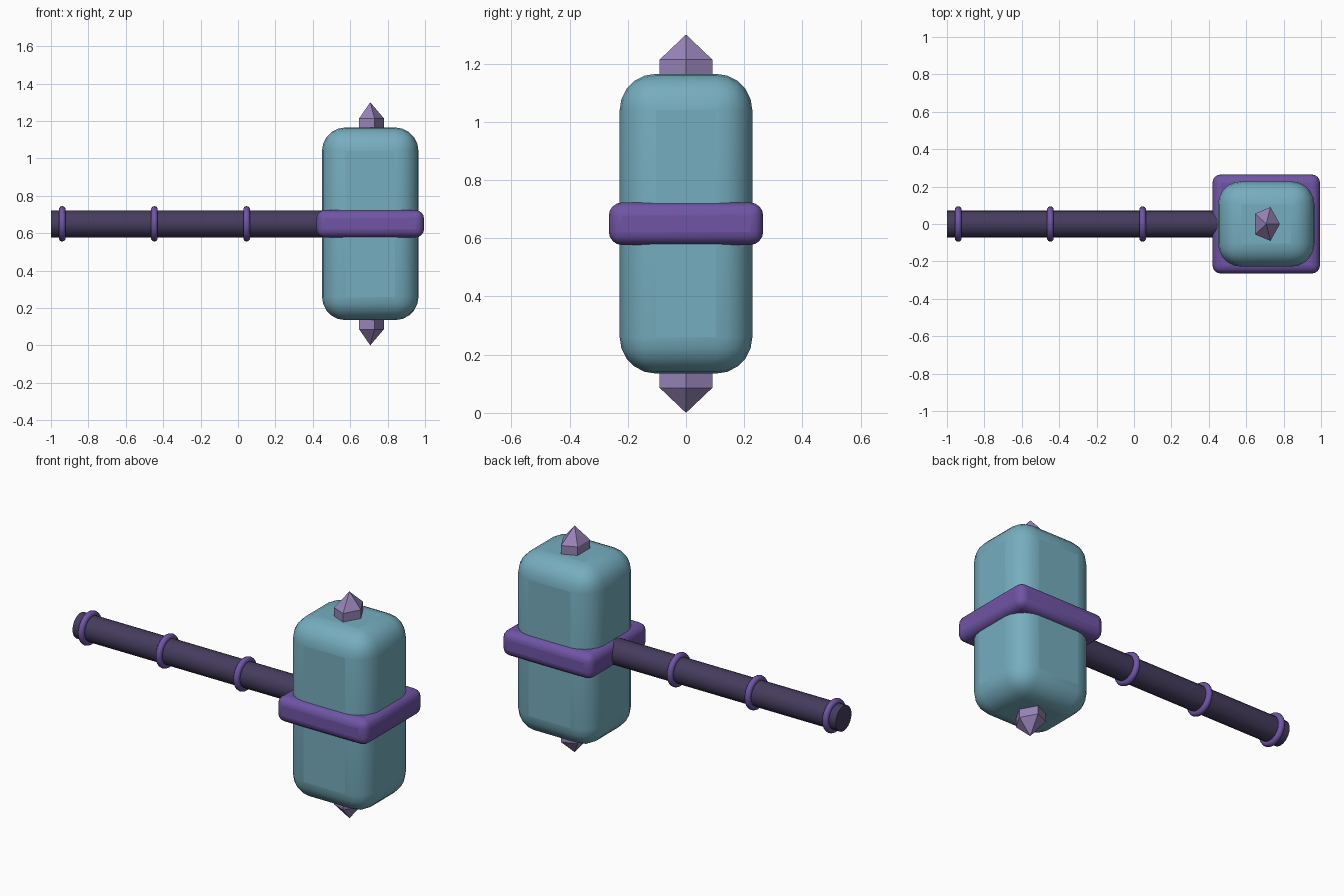
import bpy, bmesh, math
from mathutils import Matrix

if "Cube" in bpy.data.objects:
    bpy.data.objects.remove(bpy.data.objects["Cube"])

HX, HZ = 0.707, 0.65   # centre of the hammer head


def material(name, rgb):
    m = bpy.data.materials.new(name)
    m.diffuse_color = (*rgb, 1)
    m.use_nodes = True
    m.node_tree.nodes["Principled BSDF"].inputs["Base Color"].default_value = m.diffuse_color
    return m


TEAL = material("teal", (0.18, 0.42, 0.52))
PURPLE = material("purple", (0.16, 0.09, 0.38))
DARK = material("dark", (0.06, 0.045, 0.11))
LILAC = material("lilac", (0.31, 0.23, 0.48))


def finish(ob, name, mat, smooth=True):
    ob.name = name
    ob.data.materials.append(mat)
    if smooth:
        bpy.ops.object.shade_smooth_by_angle(angle=math.radians(40))


def rounded_box(name, loc, size, radius, segments, mat):
    bpy.ops.mesh.primitive_cube_add(size=1, location=loc)
    ob = bpy.context.object
    ob.scale = size
    bpy.ops.object.transform_apply(location=False, rotation=False, scale=True)
    b = ob.modifiers.new("bevel", "BEVEL")
    b.width, b.segments = radius, segments
    finish(ob, name, mat)


# head block and the band around its middle
rounded_box("head", (HX, 0, HZ), (0.516, 0.456, 1.03), 0.125, 5, TEAL)
rounded_box("head_band", (HX, 0, HZ), (0.575, 0.53, 0.146), 0.045, 4, PURPLE)

# handle
bpy.ops.mesh.primitive_cylinder_add(vertices=20, radius=0.072, depth=1.45,
                                    location=(-0.275, 0, HZ),
                                    rotation=(0, math.pi / 2, 0))
finish(bpy.context.object, "handle", DARK)

# rings on the handle
for i, x in enumerate((-0.94, -0.447, 0.046)):
    bpy.ops.mesh.primitive_torus_add(major_radius=0.077, minor_radius=0.018,
                                     major_segments=24, minor_segments=10,
                                     location=(x, 0, HZ),
                                     rotation=(0, math.pi / 2, 0))
    finish(bpy.context.object, f"handle_ring_{i + 1}", PURPLE)


# five-sided crystal spikes, mirrored above and below the head
def spike(name, sign):
    bm = bmesh.new()
    rings = []
    for z in (0.46, 0.564):
        rings.append([bm.verts.new((0.073 * math.cos(a), 0.095 * math.sin(a), z))
                      for a in (k * math.tau / 5 for k in range(5))])
    tip = bm.verts.new((0, 0, 0.65))
    low, high = rings
    bm.faces.new(low[::-1])
    for k in range(5):
        j = (k + 1) % 5
        bm.faces.new((low[k], low[j], high[j], high[k]))
        bm.faces.new((high[k], high[j], tip))
    bm.transform(Matrix.Diagonal((1, 1, sign, 1)))
    bmesh.ops.recalc_face_normals(bm, faces=bm.faces)
    me = bpy.data.meshes.new(name)
    bm.to_mesh(me)
    bm.free()
    ob = bpy.data.objects.new(name, me)
    ob.location = (HX, 0, HZ)
    bpy.context.collection.objects.link(ob)
    finish(ob, name, LILAC, smooth=False)


spike("top_spike", 1)
spike("bottom_spike", -1)
